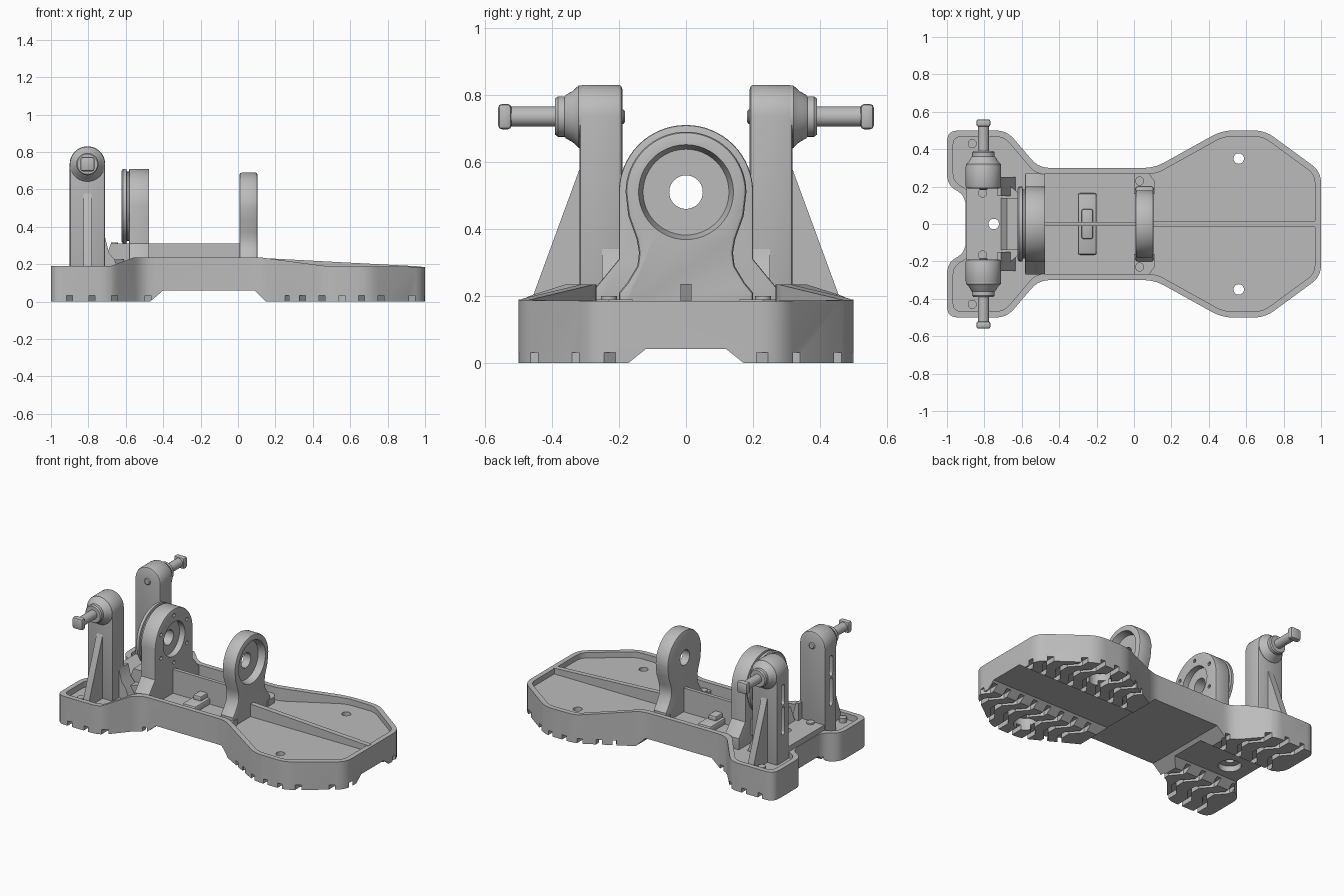
import bpy, bmesh, math
from mathutils import Vector

if "Cube" in bpy.data.objects:
    bpy.data.objects.remove(bpy.data.objects["Cube"])

grey = bpy.data.materials.new("plain_grey")
grey.use_nodes = True
grey.diffuse_color = (0.5, 0.5, 0.5, 1)
grey.node_tree.nodes["Principled BSDF"].inputs["Base Color"].default_value = (0.5, 0.5, 0.5, 1)
parts = []


def place(axis, u, v, w):
    """Put profile point (u, v) at depth w along the axis."""
    return {"x": (w, u, v), "y": (u, w, v), "z": (u, v, w)}[axis]


def loft(name, axis, rings):
    """Solid through matching rings, each given as (points, depth)."""
    bm = bmesh.new()
    loops = [[bm.verts.new(place(axis, u, v, d)) for u, v in pts] for pts, d in rings]
    bm.faces.new(loops[0])
    bm.faces.new(loops[-1])
    for a, b in zip(loops, loops[1:]):
        for i in range(len(a)):
            j = (i + 1) % len(a)
            bm.faces.new((a[i], a[j], b[j], b[i]))
    bmesh.ops.recalc_face_normals(bm, faces=bm.faces)
    mesh = bpy.data.meshes.new(name)
    bm.to_mesh(mesh)
    bm.free()
    mesh.materials.append(grey)
    obj = bpy.data.objects.new(name, mesh)
    bpy.context.collection.objects.link(obj)
    parts.append(obj)
    return obj


def prism(name, axis, pts, a, b):
    return loft(name, axis, [(pts, a), (pts, b)])


def box(name, x, y, z):
    return prism(name, "z", [(x[0], y[0]), (x[1], y[0]), (x[1], y[1]), (x[0], y[1])], *z)


def arc(u, v, r, start, end, n):
    angles = [math.radians(start + (end - start) * i / n) for i in range(n + 1)]
    return [(u + r * math.cos(t), v + r * math.sin(t)) for t in angles]


def lathe(name, axis, u, v, rings, n=40):
    return loft(name, axis, [(arc(u, v, r, 0, 360, n)[:-1], d) for r, d in rings])


def finish(obj, mod):
    bpy.context.view_layer.objects.active = obj
    bpy.ops.object.modifier_apply(modifier=mod.name)


def boolean(obj, cutter, op="DIFFERENCE"):
    mod = obj.modifiers.new("cut", "BOOLEAN")
    mod.operation, mod.object, mod.solver = op, cutter, "EXACT"
    finish(obj, mod)
    return cutter


def drop(cutter):
    parts.remove(cutter)
    bpy.data.objects.remove(cutter)


def cut(obj, cutter, op="DIFFERENCE"):
    drop(boolean(obj, cutter, op))


def bevel(obj, width, segments=2):
    mod = obj.modifiers.new("bevel", "BEVEL")
    mod.width, mod.segments, mod.angle_limit = width, segments, math.radians(50)
    finish(obj, mod)


def inset(pts, d):
    """Offset a counter-clockwise outline inward."""
    out = []
    for i, p in enumerate(pts):
        p, a, b = Vector(p), Vector(pts[i - 1]), Vector(pts[(i + 1) % len(pts)])
        e, f = (p - a).normalized(), (b - p).normalized()
        n, m = Vector((-e.y, e.x)), Vector((-f.y, f.x))
        out.append(p + (n + m) * d / (1 + n.dot(m)))
    return out


def rounded(pts, d, n=5):
    out = []
    for i, p in enumerate(pts):
        p, a, b = Vector(p), Vector(pts[i - 1]), Vector(pts[(i + 1) % len(pts)])
        s = p + (a - p).normalized() * min(d, (a - p).length * 0.4)
        e = p + (b - p).normalized() * min(d, (b - p).length * 0.4)
        for k in range(n + 1):
            t = k / n
            out.append(tuple(s * (1 - t) ** 2 + p * 2 * t * (1 - t) + e * t * t))
    return out


# Base tray: plan outline crossed with the side profile
half = [(1, 0.28), (0.7, 0.5), (0.47, 0.5), (0.11, 0.3), (-0.51, 0.3),
        (-0.68, 0.5), (-1, 0.5), (-1, 0.21), (-0.9, 0.15)]
outline = half + [(x, -y) for x, y in reversed(half)]
side = [(-1.1, 0), (-0.47, 0), (-0.4, 0.06), (0.09, 0.06), (0.15, 0), (1.1, 0), (1.1, 0.185),
        (0.47, 0.19), (0.13, 0.235), (-0.56, 0.235), (-0.68, 0.19), (-1.1, 0.19)]
base = prism("base_tray", "z", rounded(outline, 0.06), -0.05, 0.4)
cut(base, prism("side_profile", "y", side, -0.6, 0.6), "INTERSECT")
cut(base, prism("pocket", "z", rounded(inset(outline, 0.033), 0.045), 0.15, 0.5))
channel = [(-0.185, -0.01), (0.185, -0.01), (0.12, 0.042), (-0.12, 0.042)]
cut(base, prism("channel", "x", channel, -1.1, 1.1))

# Zigzag tread grooves and drain holes underneath
for s in (1, -1):
    for x in [-0.9, -0.78, -0.66, -0.54] + [0.24 + 0.105 * i for i in range(8)]:
        path = [(x, 0.1), (x, 0.2), (x + 0.06, 0.27), (x + 0.06, 0.34), (x, 0.41), (x, 0.6)]
        strip = [(a + 0.016, b * s) for a, b in path] + [(a - 0.016, b * s) for a, b in reversed(path)]
        cut(base, prism("groove", "z", strip, -0.02, 0.032))
    cut(base, lathe("counterbore", "z", 0.56, 0.35 * s, [(0.07, -0.1), (0.07, 0.08)]))
    cut(base, lathe("hole", "z", 0.56, 0.35 * s, [(0.028, -0.1), (0.028, 0.3)]))

# Deck between the pillars
deck = prism("rear_deck", "z", [(-0.895, -0.2), (-0.66, -0.2), (-0.61, -0.16),
                                (-0.61, 0.16), (-0.66, 0.2), (-0.895, 0.2)], 0.1, 0.225)
cut(base, lathe("counterbore", "z", -0.75, 0, [(0.07, -0.1), (0.07, 0.08)]))
for obj in (base, deck):
    cut(obj, lathe("hole", "z", -0.75, 0, [(0.028, -0.1), (0.028, 0.4)]))
ramp = [(-0.72, 0.2), (-0.57, 0.2), (-0.57, 0.31), (-0.68, 0.31)]
prism("deck_step", "y", ramp, -0.14, 0.14)

# Ribs and cross block in the tray
prism("front_rib", "y", [(0.09, 0.14), (0.98, 0.14), (0.98, 0.188), (0.09, 0.235)], -0.017, 0.017)
prism("middle_rib", "y", [(-0.49, 0.14), (0.03, 0.14), (0.03, 0.31), (-0.49, 0.31)], -0.012, 0.012)
bevel(box("cross_block", (-0.3, -0.2), (-0.165, 0.165), (0.14, 0.19)), 0.012)
bevel(box("cross_pad", (-0.28, -0.22), (-0.08, 0.08), (0.18, 0.22)), 0.01)

# Rear bearing support with backing disc
right = [(0.27, 0.14), (0.27, 0.225), (0.2, 0.31)]
left = [(-y, z) for y, z in reversed(right)]
rear = prism("rear_bearing_support", "x", right + arc(0, 0.51, 0.2, 0, 180, 32) + left, -0.582, -0.475)
bevel(rear, 0.006)
disc = lathe("rear_bearing_disc", "x", 0, 0.51, [(0.19, -0.622), (0.2, -0.615), (0.2, -0.597),
                                               (0.185, -0.594), (0.185, -0.57)], 48)
cut(rear, lathe("recess", "x", 0, 0.51, [(0.115, -0.515), (0.115, -0.4)]))
for obj in (rear, disc):
    cut(obj, lathe("bore", "x", 0, 0.51, [(0.05, -0.8), (0.05, -0.3)]))
for y, z in arc(0, 0.51, 0.158, 30, 330, 5):
    cut(rear, lathe("screw_hole", "x", y, z, [(0.012, -0.51), (0.012, -0.4)], 12))

# Front bearing support with a narrow neck
neck = [(0.2, 0.14), (0.2, 0.21), (0.175, 0.24), (0.145, 0.29), (0.14, 0.33), (0.147, 0.37), (0.172, 0.44)]
front = prism("front_bearing_support", "x", neck + arc(0, 0.51, 0.18, 0, 180, 32)
              + [(-y, z) for y, z in reversed(neck)], 0.008, 0.105)
bevel(front, 0.012)
cut(front, lathe("recess", "x", 0, 0.51, [(0.128, 0.06), (0.146, 0.12)], 48))
cut(front, lathe("bore", "x", 0, 0.51, [(0.05, -0.2), (0.05, 0.3)]))

# Paired pillars, gussets, bosses, bolts and screw seats
for s, tag in ((1, "back"), (-1, "front")):
    def across(name, rings, n=40):
        return lathe(f"{tag}_{name}", "y", -0.805, 0.735, [(r, d * s) for r, d in rings], n)

    shape = [(-0.9, 0.1), (-0.71, 0.1)] + arc(-0.805, 0.735, 0.095, 0, 180, 24)
    pillar = prism(f"{tag}_pillar", "y", shape, 0.19 * s, 0.318 * s)
    bevel(pillar, 0.012)
    for low, high in ((0.35, 0.5), (0.55, 0.65)):
        slot = arc(0.255 * s, high, 0.018, 0, 180, 8) + arc(0.255 * s, low, 0.018, 180, 360, 8)
        cut(pillar, prism("slot", "x", slot, -1, -0.79))
    prism(f"{tag}_gusset", "x", [(0.3 * s, 0.14), (0.46 * s, 0.14), (0.46 * s, 0.19),
                                 (0.315 * s, 0.585), (0.3 * s, 0.585)], -0.827, -0.783)
    prism(f"{tag}_pillar_foot", "y", [(-0.73, 0.14), (-0.63, 0.14), (-0.66, 0.225), (-0.69, 0.26),
                                      (-0.71, 0.34), (-0.73, 0.34)], 0.15 * s, 0.25 * s)
    across("boss", [(0.094, 0.3), (0.093, 0.32), (0.076, 0.338), (0.065, 0.358),
                    (0.06, 0.362), (0.06, 0.382), (0.054, 0.39)])
    across("bolt_shaft", [(0.03, 0.38), (0.03, 0.53)], 24)
    across("bolt_tip", [(0.022, 0.2), (0.022, 0.187), (0.016, 0.182)], 16)
    head = sorted((0.52 * s, 0.56 * s))
    bevel(box(f"{tag}_bolt_head", (-0.843, -0.767), head, (0.697, 0.773)), 0.012)
    for i, (x, y, top) in enumerate([(-0.865, 0.43, 0.18), (-0.55, 0.235, 0.237),
                                     (0.03, 0.23, 0.2), (-0.81, 0.165, 0.235)]):
        lathe(f"{tag}_screw_seat_{i + 1}", "z", x, y * s, [(0.024, 0.14), (0.024, top)], 20)
    foot = [(0, 0.16 * s), (0.11, 0.16 * s), (0.11, 0.23 * s), (0.08, 0.27 * s), (0, 0.27 * s)]
    prism(f"{tag}_bearing_foot", "z", foot, 0.14, 0.19)
lathe("deck_screw", "z", -0.66, 0, [(0.018, 0.3), (0.018, 0.316)], 16)

# Smooth the round surfaces, keep edges crisp
bpy.ops.object.select_all(action="DESELECT")
for obj in parts:
    obj.select_set(True)
bpy.context.view_layer.objects.active = base
bpy.ops.object.shade_smooth_by_angle(angle=math.radians(30))
